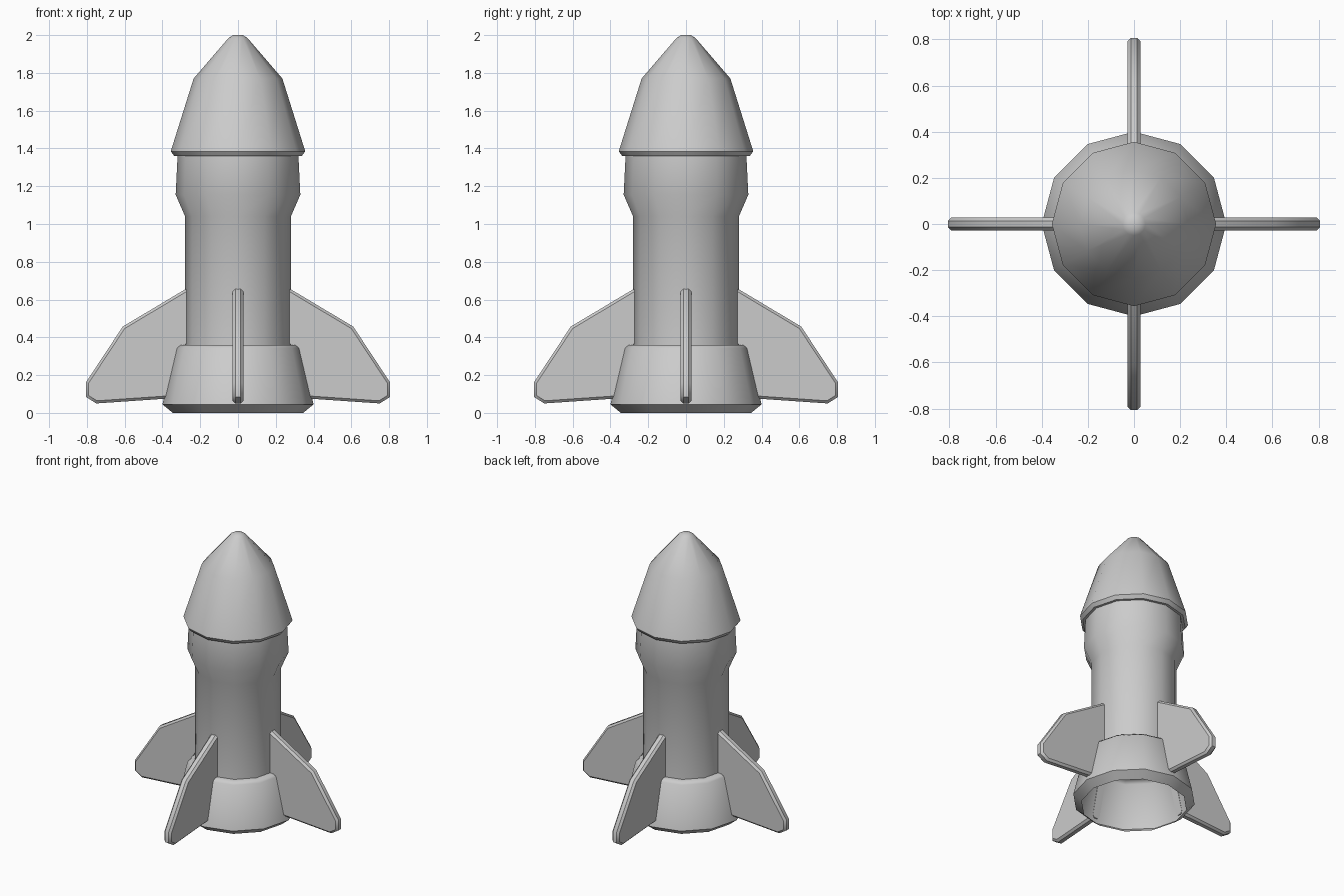
import bpy, bmesh
from math import cos, sin, pi, radians

if "Cube" in bpy.data.objects:
    bpy.data.objects.remove(bpy.data.objects["Cube"])

SIDES = 12


def finish(bm, name):
    bmesh.ops.recalc_face_normals(bm, faces=bm.faces)
    mesh = bpy.data.meshes.new(name)
    bm.to_mesh(mesh)
    bm.free()
    obj = bpy.data.objects.new(name, mesh)
    bpy.context.collection.objects.link(obj)
    bpy.ops.object.select_all(action='DESELECT')
    obj.select_set(True)
    bpy.context.view_layer.objects.active = obj
    bpy.ops.object.shade_smooth_by_angle(angle=radians(42))
    return obj


def lathe(name, profile):
    """Revolve (radius, z) points into a 12-sided open shell."""
    bm = bmesh.new()
    rings = [[bm.verts.new((r * cos(2 * pi * i / SIDES), r * sin(2 * pi * i / SIDES), z))
              for i in range(SIDES)] for r, z in profile]
    for a, b in zip(rings, rings[1:]):
        for i in range(SIDES):
            j = (i + 1) % SIDES
            bm.faces.new((a[i], a[j], b[j], b[i]))
    bmesh.ops.remove_doubles(bm, verts=bm.verts, dist=1e-5)
    obj = finish(bm, name)
    # open shells: make sure the normals face away from the axis
    p = obj.data.polygons[0]
    if p.normal.x * p.center.x + p.normal.y * p.center.y < -1e-4:
        obj.data.flip_normals()
    return obj


def fin(name, turn):
    """Flat plate with chamfered outer rim, turned about the z axis."""
    outer = [(0.27, 0.66), (0.61, 0.457), (0.806, 0.16), (0.806, 0.085), (0.75, 0.05), (0.385, 0.075)]
    root = [(0.315, 0.352), (0.272, 0.365)]
    half = 0.028
    bm = bmesh.new()
    layers = [[bm.verts.new((x, y, z)) for x, z in outer + root] for y in (-half, half)]
    a, b = layers
    bm.faces.new(a)
    bm.faces.new(b[::-1])
    n = len(a)
    for i in range(n):
        j = (i + 1) % n
        bm.faces.new((a[j], a[i], b[i], b[j]))
    rim = [bm.edges.get((s[i], s[i + 1])) for s in layers for i in range(len(outer) - 1)]
    bmesh.ops.bevel(bm, geom=rim, offset=0.014, segments=1, affect='EDGES')
    obj = finish(bm, name)
    obj.rotation_euler.z = turn
    return obj


# Flared tail skirt, open at the bottom
lathe("tail_skirt", [(0.345, 0), (0.40, 0.045), (0.33, 0.343), (0.31, 0.36), (0.28, 0.36)])

# Tube body widening into the collar
lathe("body", [(0.28, 0.36), (0.28, 1.04), (0.33, 1.155), (0.32, 1.36)])

# Pointed nose with overhanging lip
lathe("nose_cone", [(0.32, 1.36), (0.338, 1.36), (0.356, 1.385), (0.235, 1.77),
                    (0.05, 1.985), (0.025, 2.0), (0, 2.0)])

# Four fins around the tail
for k in range(4):
    fin(f"fin_{k + 1}", k * pi / 2)
